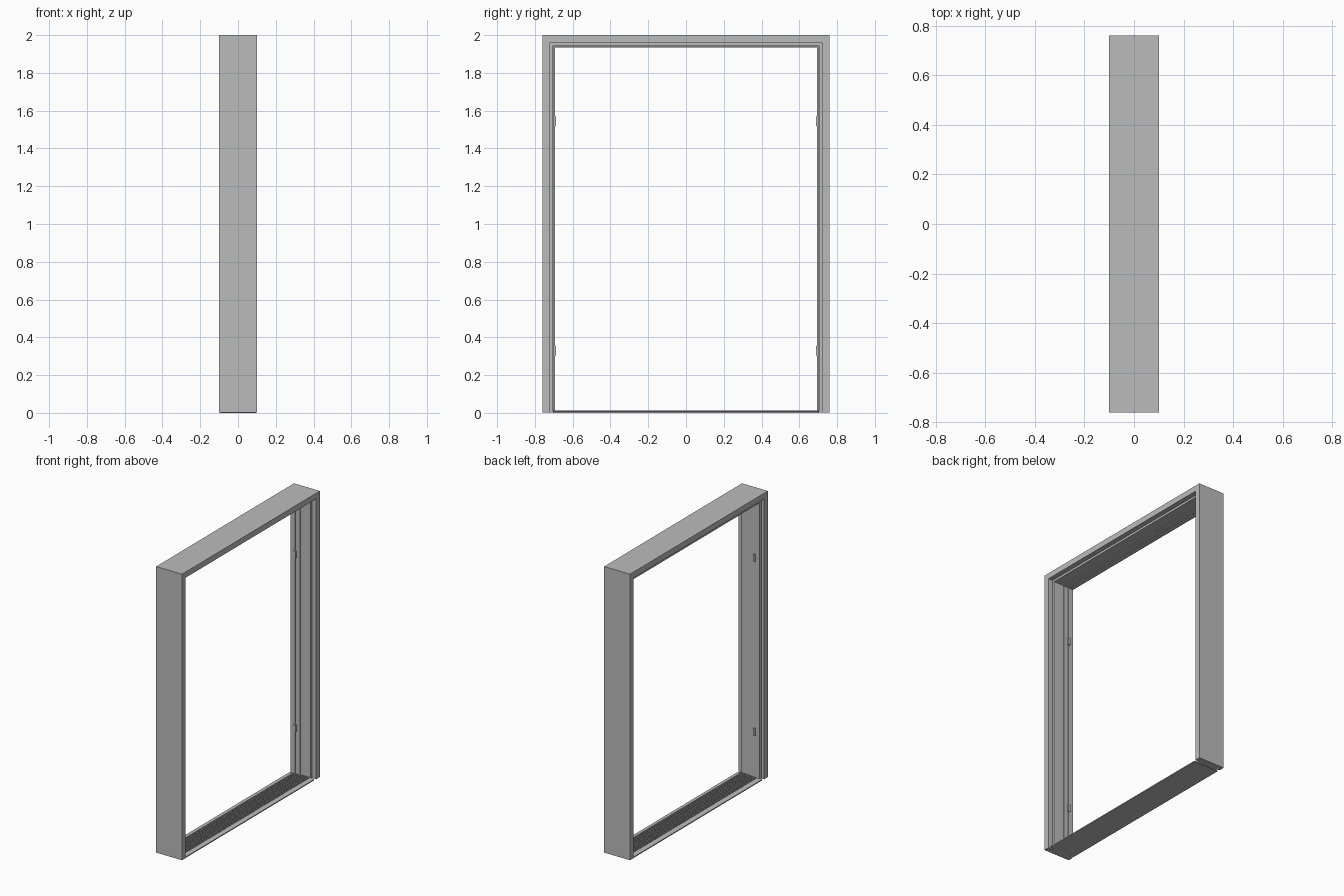
import bpy
import bmesh

cube = bpy.data.objects.get("Cube")
if cube:
    bpy.data.objects.remove(cube, do_unlink=True)

HALF_WIDTH, HEIGHT, FOOT = 0.76, 2.0, 0.003


def make_material(name, value):
    mat = bpy.data.materials.new(name)
    mat.use_nodes = True
    colour = (value, value, value, 1)
    mat.diffuse_color = colour
    mat.node_tree.nodes["Principled BSDF"].inputs["Base Color"].default_value = colour
    return mat


grey = make_material("plain grey", 0.5)


def sweep(name, rings):
    """Skin a chain of equal closed rings and cap both ends."""
    bm = bmesh.new()
    loops = [[bm.verts.new(p) for p in ring] for ring in rings]
    count = len(loops[0])
    for a, b in zip(loops, loops[1:]):
        for i in range(count):
            j = (i + 1) % count
            bm.faces.new((a[i], a[j], b[j], b[i]))
    bm.faces.new(loops[0])
    bm.faces.new(loops[-1])
    bmesh.ops.recalc_face_normals(bm, faces=bm.faces)
    mesh = bpy.data.meshes.new(name)
    bm.to_mesh(mesh)
    bm.free()
    mesh.materials.append(grey)
    obj = bpy.data.objects.new(name, mesh)
    bpy.context.collection.objects.link(obj)
    return obj


def box(name, centre, size):
    (cx, cy, cz), (sx, sy, sz) = centre, [s / 2 for s in size]
    ring = [(-1, -1), (1, -1), (1, 1), (-1, 1)]
    return sweep(name, [[(cx + a * sx, cy + b * sy, cz + c * sz) for a, b in ring]
                        for c in (-1, 1)])


# Stepped frame section: depth position and distance in from the outer edge
section = [(-0.1, 0), (-0.1, 0.04), (-0.08, 0.04), (-0.08, 0.066),
           (-0.045, 0.066), (-0.045, 0.061), (-0.01, 0.061), (-0.01, 0.055),
           (0.066, 0.055), (0.066, 0.04), (0.1, 0.04), (0.1, 0)]

# Two jambs and the head, mitred at the top corners
stations = [(-1, False), (-1, True), (1, True), (1, False)]
sweep("door_frame", [[(x, side * (HALF_WIDTH - inset), HEIGHT - inset if top else FOOT)
                      for x, inset in section] for side, top in stations])

# Threshold with sloped edges and a ribbed tread
RIBS, TREAD, TOP, GROOVE = 12, 0.066, 0.013, 0.008
pitch = 2 * TREAD / RIBS
profile = [(-0.095, 0), (-0.095, 0.007), (-TREAD, TOP)]
for i in range(RIBS):
    start = -TREAD + i * pitch
    profile += [(start + pitch * 0.3, TOP), (start + pitch * 0.4, GROOVE),
                (start + pitch * 0.8, GROOVE), (start + pitch * 0.9, TOP)]
profile += [(TREAD, TOP), (0.095, 0.007), (0.095, 0)]
sweep("threshold", [[(x, y, z) for x, z in profile] for y in (-0.705, 0.705)])

# Hinge knuckles on both jambs
for side, label in ((1, "back"), (-1, "front")):
    for z, level in ((0.33, "lower"), (1.545, "upper")):
        box(f"{level}_{label}_hinge", (-0.045, side * 0.694, z), (0.014, 0.014, 0.05))
